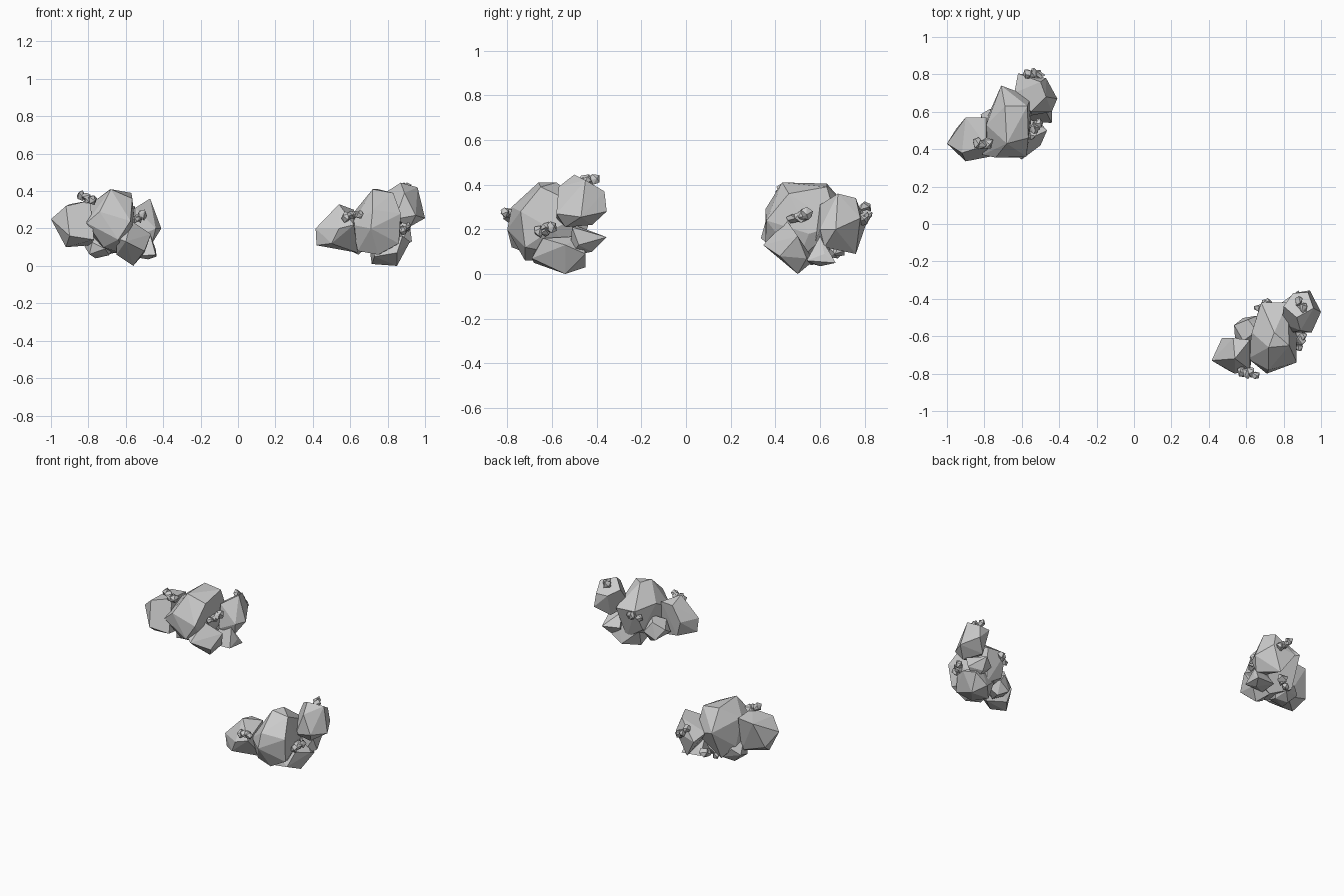
import bpy, bmesh, math, random
from mathutils import Vector


def hull(name, pts):
    """Faceted stone: convex hull of a few corner points."""
    bm = bmesh.new()
    for p in pts:
        bm.verts.new(p)
    bmesh.ops.convex_hull(bm, input=bm.verts)
    bmesh.ops.delete(bm, geom=[v for v in bm.verts if not v.link_faces], context='VERTS')
    bmesh.ops.recalc_face_normals(bm, faces=bm.faces)
    me = bpy.data.meshes.new(name)
    bm.to_mesh(me)
    bm.free()
    ob = bpy.data.objects.new(name, me)
    bpy.context.collection.objects.link(ob)
    return ob


def rock(name, lo, hi, seed, n=12):
    """Irregular stone with n corners that exactly fills the box lo..hi."""
    rng = random.Random(seed)
    turn = rng.uniform(0, 6.28)
    pts = []
    for i in range(n):
        z = 1 - 2 * (i + 0.5) / n
        a = turn + i * 2.39996 + rng.uniform(-0.3, 0.3)
        r = math.sqrt(1 - z * z)
        pts.append(Vector((r * math.cos(a), r * math.sin(a), z)) * rng.uniform(0.9, 1.08))
    mn = [min(p[k] for p in pts) for k in range(3)]
    mx = [max(p[k] for p in pts) for k in range(3)]
    return hull(name, [[lo[k] + (p[k] - mn[k]) / (mx[k] - mn[k]) * (hi[k] - lo[k])
                        for k in range(3)] for p in pts])


def pebbles(name, centre, along, seed):
    """Four tiny stones strung along a short direction."""
    rng = random.Random(seed)
    for i, t in enumerate((-1, -0.1, 0.9, 0.3)):
        c = Vector(centre) + Vector(along) * t
        c += Vector([rng.uniform(-0.01, 0.01) for _ in range(3)])
        s = [rng.uniform(0.02, 0.031) for _ in range(3)]
        rock(f"{name}_{i + 1}", [c[k] - s[k] for k in range(3)],
             [c[k] + s[k] for k in range(3)], seed * 10 + i, 9)


# Left cluster
hull("left_main_boulder", [
    (-.71, .74, .28), (-.69, .63, .405), (-.57, .63, .39), (-.68, .43, .41),
    (-.55, .55, .18), (-.55, .68, .22), (-.575, .36, .24), (-.64, .355, .14),
    (-.74, .355, .29), (-.81, .37, .23), (-.79, .53, .33), (-.72, .65, .08),
    (-.60, .50, .06), (-.72, .42, .10), (-.78, .58, .15), (-.565, .46, .36)])
hull("left_outer_stone", [
    (-1.0, .43, .25), (-.90, .57, .33), (-.79, .57, .34), (-.90, .335, .16),
    (-.92, .38, .32), (-.77, .36, .14), (-.92, .42, .10), (-.95, .51, .16),
    (-.79, .42, .35), (-.79, .53, .11)])
hull("left_back_stone", [
    (-.62, .805, .22), (-.50, .76, .34), (-.41, .67, .20), (-.44, .60, .20),
    (-.55, .58, .15), (-.64, .70, .25), (-.46, .62, .12), (-.47, .78, .25),
    (-.47, .68, .36), (-.55, .60, .31), (-.54, .76, .09)])
hull("left_foot_stone", [
    (-.57, .45, .24), (-.65, .38, .15), (-.465, .50, .17), (-.56, .50, .00),
    (-.65, .45, .06), (-.50, .42, .08), (-.60, .345, .13), (-.56, .56, .08),
    (-.50, .54, .07), (-.62, .56, .05)])
hull("left_small_stone", [
    (-.47, .60, .17), (-.44, .54, .06), (-.435, .67, .05), (-.44, .62, .09),
    (-.57, .55, .05), (-.57, .66, .06), (-.56, .60, .15), (-.48, .60, .035)])

# Right cluster
hull("right_main_boulder", [
    (.68, -.42, .29), (.82, -.42, .28), (.75, -.58, .41), (.72, -.66, .41),
    (.83, -.65, .39), (.87, -.74, .28), (.71, -.80, .20), (.72, -.78, .30),
    (.61, -.72, .22), (.63, -.58, .30), (.66, -.48, .15), (.87, -.60, .20),
    (.86, -.72, .12), (.75, -.72, .06), (.64, -.70, .08), (.78, -.48, .07)])
hull("right_outer_stone", [
    (.415, -.73, .20), (.42, -.72, .11), (.47, -.61, .20), (.54, -.72, .33),
    (.62, -.62, .30), (.54, -.80, .20), (.50, -.78, .12), (.62, -.78, .22),
    (.64, -.65, .07), (.50, -.62, .10), (.53, -.61, .30)])
hull("right_top_stone", [
    (.79, -.53, .27), (.85, -.37, .37), (.93, -.365, .37), (1.0, -.47, .255),
    (.95, -.58, .27), (.96, -.45, .42), (.87, -.50, .445), (.80, -.44, .40),
    (.94, -.355, .28), (.84, -.58, .25), (.89, -.57, .39), (.86, -.42, .22),
    (.92, -.54, .21)])
hull("right_spur_stone", [
    (.88, -.355, .165), (.83, -.50, .22), (.92, -.51, .21), (.84, -.52, .08),
    (.93, -.48, .13), (.79, -.42, .15), (.86, -.42, .10)])
hull("right_foot_stone", [
    (.715, -.54, .01), (.85, -.54, .00), (.73, -.68, .05), (.85, -.69, .07),
    (.92, -.54, .13), (.89, -.45, .09), (.80, -.45, .03), (.70, -.50, .12),
    (.88, -.64, .16), (.75, -.66, .14), (.84, -.47, .17)])

# Smaller stones underneath: name, low corner, high corner
rock("left_under_stone", (-.82, .45, .04), (-.66, .62, .18), 21)
rock("right_rear_stone", (.535, -.63, .06), (.70, -.49, .22), 23)

# Pebble strings stuck on the stones
pebbles("left_pebble_back", (-.535, .80, .27), (.03, .005, -.025), 1)
pebbles("left_pebble_outer", (-.815, .43, .365), (.035, .005, -.02), 2)
pebbles("left_pebble_front", (-.525, .51, .26), (.012, .035, .01), 3)
pebbles("left_pebble_rear", (-.64, .67, .10), (.03, .02, .01), 4)
pebbles("right_pebble_front", (.615, -.80, .265), (.035, -.005, .01), 5)
pebbles("right_pebble_side", (.885, -.63, .20), (.01, .035, .01), 6)
pebbles("right_pebble_top", (.90, -.44, .415), (.015, -.035, -.005), 7)
pebbles("right_pebble_rear", (.70, -.44, .26), (.025, .02, .01), 8)
